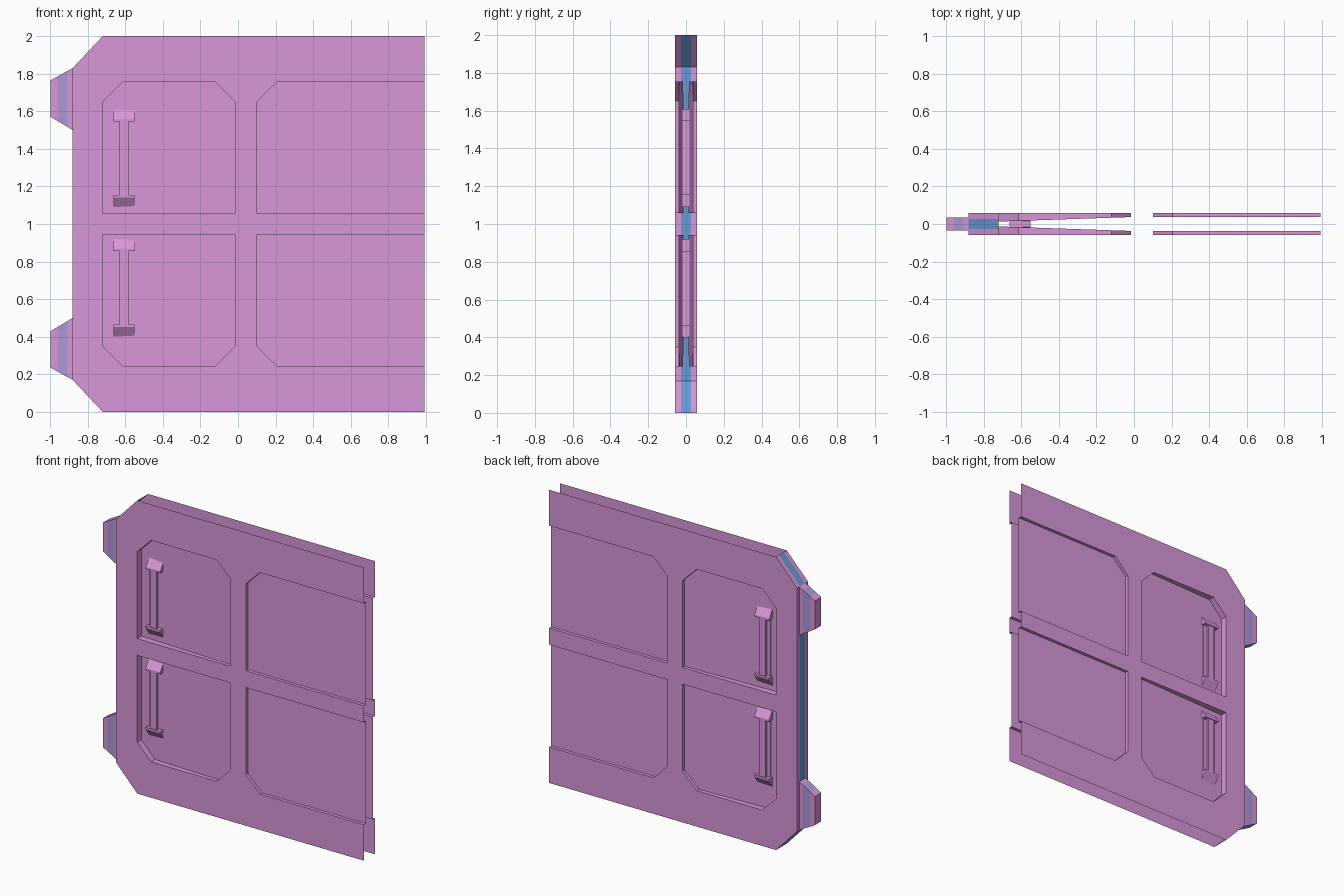
import bpy, bmesh
from mathutils import Vector

if "Cube" in bpy.data.objects:
    bpy.data.objects.remove(bpy.data.objects["Cube"])


def material(name, rgb):
    m = bpy.data.materials.new(name)
    m.diffuse_color = (*rgb, 1)
    m.use_nodes = True
    m.node_tree.nodes["Principled BSDF"].inputs["Base Color"].default_value = m.diffuse_color
    return m


PINK = material("orchid pink", (0.69, 0.31, 0.69))
BLUE = material("seal blue", (0.14, 0.33, 0.68))
LAVENDER = material("lavender band", (0.41, 0.31, 0.69))

R = 0.993      # open right edge
Y = 0.058      # half thickness of the door


def finish(name, bm, mats):
    me = bpy.data.meshes.new(name)
    bm.to_mesh(me)
    bm.free()
    for m in mats:
        me.materials.append(m)
    ob = bpy.data.objects.new(name, me)
    bpy.context.collection.objects.link(ob)
    return ob


def flip(pts):
    """Mirror an x,z outline about the middle height z = 1."""
    return [(x, 2 - z) for x, z in reversed(pts)]


def face(bm, pts, want, mat=0):
    f = bm.faces.new([bm.verts.new(p) for p in pts])
    f.normal_update()
    if f.normal.dot(Vector(want)) < 0:
        f.normal_flip()
    f.material_index = mat


def prism(bm, profile, axis, lo, hi):
    """Extrude a 2D profile along x (profile y,z) or z (profile x,y)."""
    def put(p, t):
        return (t, *p) if axis == "x" else (*p, t)
    a = [bm.verts.new(put(p, lo)) for p in profile]
    b = [bm.verts.new(put(p, hi)) for p in profile]
    n = len(a)
    bm.faces.new(a)
    bm.faces.new(b[::-1])
    for i in range(n):
        j = (i + 1) % n
        bm.faces.new((a[j], a[i], b[i], b[j]))
    bmesh.ops.recalc_face_normals(bm, faces=bm.faces)


# Upper window outlines; the lower ones are mirrored
right_win = [(R, 1.057), (0.10, 1.057), (0.10, 1.65), (0.205, 1.755), (R, 1.755)]
left_win = [(-0.72, 1.057), (-0.72, 1.65), (-0.615, 1.755),
            (-0.12, 1.755), (-0.015, 1.65), (-0.015, 1.057)]
# Outer outline with the right windows as notches in its edge
outline = ([(-0.88, 1.83), (-0.88, 0.17), (-0.72, 0), (R, 0)]
           + flip(right_win) + right_win + [(R, 2), (-0.72, 2)])


def flat_depth(x):
    return 0.036


def sloped_depth(x):
    return 0.013 + 0.024 * (x + 0.72) / 0.705


for side, s in (("front", -1), ("back", 1)):
    # Door sheet with window openings
    bm = bmesh.new()
    edges = []
    for loop in (outline, left_win, flip(left_win)):
        vs = [bm.verts.new((x, s * Y, z)) for x, z in loop]
        edges += [bm.edges.new((vs[i - 1], vs[i])) for i in range(len(vs))]
    bmesh.ops.triangle_fill(bm, use_beauty=True, edges=edges, normal=(0, s, 0))
    for f in bm.faces:
        f.normal_update()
        if f.normal.y * s < 0:
            f.normal_flip()
    finish(side + "_door_sheet", bm, [PINK])

    # Recessed panels with their reveal walls
    for name, win, depth in (("right", right_win, flat_depth),
                             ("left", left_win, sloped_depth)):
        for level, pts in (("upper", win), ("lower", flip(win))):
            bm = bmesh.new()
            face(bm, [(x, s * depth(x), z) for x, z in pts], (0, s, 0))
            cx = sum(p[0] for p in pts) / len(pts)
            cz = sum(p[1] for p in pts) / len(pts)
            for i in range(len(pts)):
                (x0, z0), (x1, z1) = pts[i - 1], pts[i]
                if x0 == R and x1 == R:
                    continue
                face(bm, [(x0, s * Y, z0), (x1, s * Y, z1),
                          (x1, s * depth(x1), z1), (x0, s * depth(x0), z0)],
                     (cx - (x0 + x1) / 2, 0, cz - (z0 + z1) / 2))
            finish(f"{side}_{level}_{name}_panel", bm, [PINK])

# Left rim with a blue seal strip down its middle
bm = bmesh.new()
rim = [(-0.72, 0), (-0.88, 0.17), (-0.88, 1.83), (-0.72, 2)]
bands = [-Y, -0.026, 0.026, Y]
for (x0, z0), (x1, z1) in zip(rim, rim[1:]):
    for k in range(3):
        a, b = bands[k], bands[k + 1]
        face(bm, [(x0, a, z0), (x0, b, z0), (x1, b, z1), (x1, a, z1)],
             (-1, 0, (z0 + z1) / 2 - 1), 1 if k == 1 else 0)
finish("left_rim", bm, [PINK, BLUE])

# Tapered hinge lugs with a lavender band
for name, mirror in (("upper_hinge", False), ("lower_hinge", True)):
    bm = bmesh.new()
    rings = []
    for x in (-0.997, -0.96, -0.907, -0.88):
        t = (x + 0.997) / 0.117
        lo, hi = 1.57 - 0.07 * t, 1.765 + 0.065 * t
        if mirror:
            lo, hi = 2 - hi, 2 - lo
        rings.append([bm.verts.new((x, y, z)) for y, z in
                      ((-0.034, lo), (0.034, lo), (0.034, hi), (-0.034, hi))])
    bm.faces.new(rings[0])
    bm.faces.new(rings[-1][::-1])
    for k in range(3):
        for i in range(4):
            j = (i + 1) % 4
            f = bm.faces.new((rings[k][i], rings[k][j],
                              rings[k + 1][j], rings[k + 1][i]))
            f.material_index = 1 if k == 1 else 0
    bmesh.ops.recalc_face_normals(bm, faces=bm.faces)
    finish(name, bm, [PINK, LAVENDER])

# Handles through the left panels: sloped caps, back plate and grip bars
HX = -0.607
for name, z0 in (("upper_handle", 1.09), ("lower_handle", 0.40)):
    z1 = z0 + 0.52
    bm = bmesh.new()
    for end, d in ((z1, -1), (z0, 1)):
        cap = [(-0.05, end + d * 0.065), (-0.05, end + d * 0.052), (-0.015, end),
               (0.015, end), (0.05, end + d * 0.052), (0.05, end + d * 0.065)]
        prism(bm, cap, "x", HX - 0.055, HX + 0.055)
    for w, a, b in ((0.047, -0.022, 0.022), (0.024, -0.045, -0.030),
                    (0.024, 0.030, 0.045)):
        box = [(HX - w, a), (HX + w, a), (HX + w, b), (HX - w, b)]
        prism(bm, box, "z", z0 + 0.06, z1 - 0.06)
    finish(name, bm, [PINK])
